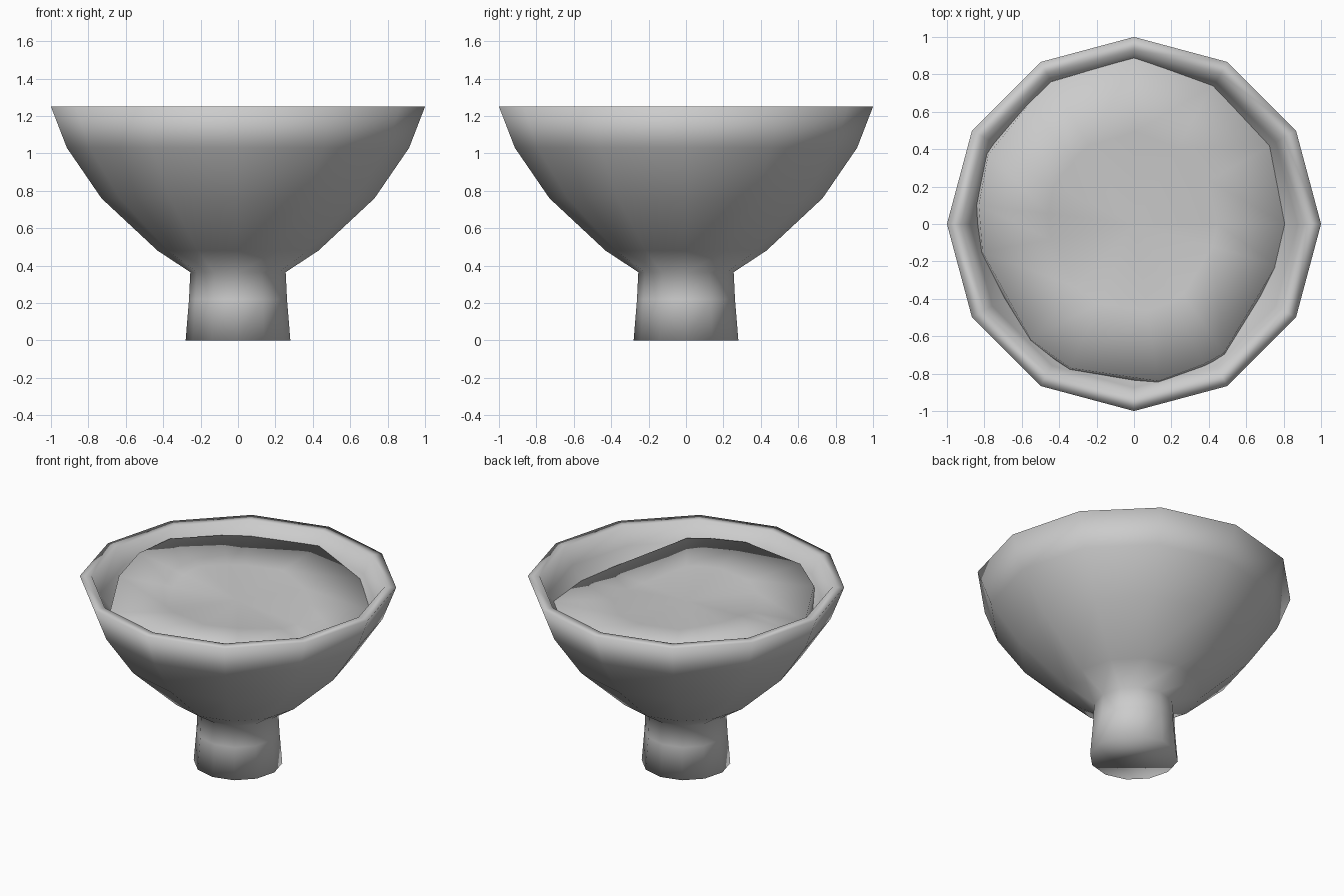
import bpy, bmesh, math
from mathutils import Vector

cube = bpy.data.objects.get("Cube")
if cube:
    bpy.data.objects.remove(cube, do_unlink=True)

SIDES = 12
RIM_HEIGHT = 1.25

stone = bpy.data.materials.new("light_grey_stone")
stone.use_nodes = True
stone.diffuse_color = (0.6, 0.6, 0.6, 1)
stone.node_tree.nodes["Principled BSDF"].inputs["Base Color"].default_value = (0.6, 0.6, 0.6, 1)


def circle(radius, z):
    """Points of one level of the turned bowl."""
    angles = [math.tau * i / SIDES for i in range(SIDES)]
    return [Vector((radius * math.cos(a), radius * math.sin(a), z)) for a in angles]


def add_loops(bm, point_loops):
    """Add loops of vertices and join each one to the next."""
    loops = [[bm.verts.new(p) for p in points] for points in point_loops]
    for low, high in zip(loops, loops[1:]):
        for i in range(len(low)):
            j = (i + 1) % len(low)
            bm.faces.new((low[i], low[j], high[j], high[i]))
    return loops


def finish(bm, name):
    for face in bm.faces:
        face.smooth = True
    mesh = bpy.data.meshes.new(name)
    bm.to_mesh(mesh)
    bm.free()
    mesh.materials.append(stone)
    bpy.context.collection.objects.link(bpy.data.objects.new(name, mesh))


# Stemmed bowl: foot, neck, outer wall, flat rim, inner wall
profile = [(0.28, 0), (0.262, 0.22), (0.255, 0.365), (0.43, 0.48),
           (0.73, 0.76), (0.915, 1.03), (1.0, RIM_HEIGHT),
           (0.925, RIM_HEIGHT), (0.875, 1.13), (0.79, 1.02), (0.62, 0.82), (0.3, 0.56)]
bm = bmesh.new()
loops = add_loops(bm, [circle(r, z) for r, z in profile])
bm.faces.new(reversed(loops[0]))
bm.faces.new(loops[-1])
bmesh.ops.recalc_face_normals(bm, faces=bm.faces)
finish(bm, "bowl")

# Uneven filling: x, y and depth below the rim around its border
border = [(0.81, 0, 0.21), (0.73, 0.42, 0.17), (0.42, 0.74, 0.15), (0, 0.89, 0.09),
          (-0.44, 0.76, 0.09), (-0.57, 0.63, 0.07), (-0.78, 0.37, 0.05),
          (-0.83, 0.1, 0.06), (-0.81, -0.15, 0.12), (-0.55, -0.62, 0.12),
          (-0.34, -0.77, 0.08), (0.13, -0.84, 0.08), (0.37, -0.75, 0.08),
          (0.48, -0.69, 0.09), (0.76, -0.22, 0.2)]
edge = [Vector((x, y, RIM_HEIGHT - depth)) for x, y, depth in border]
middle = Vector((0, 0, RIM_HEIGHT - 0.13))

# The border curls down into the inner wall
skirt = [Vector((p.x * 1.02, p.y * 1.02, p.z - 0.1)) for p in edge]
bm = bmesh.new()
loops = add_loops(bm, [skirt, edge, [middle.lerp(p, 0.55) for p in edge]])
centre = bm.verts.new(middle)
inner = loops[-1]
for i in range(len(inner)):
    bm.faces.new((inner[i], inner[(i + 1) % len(inner)], centre))
finish(bm, "filling")
